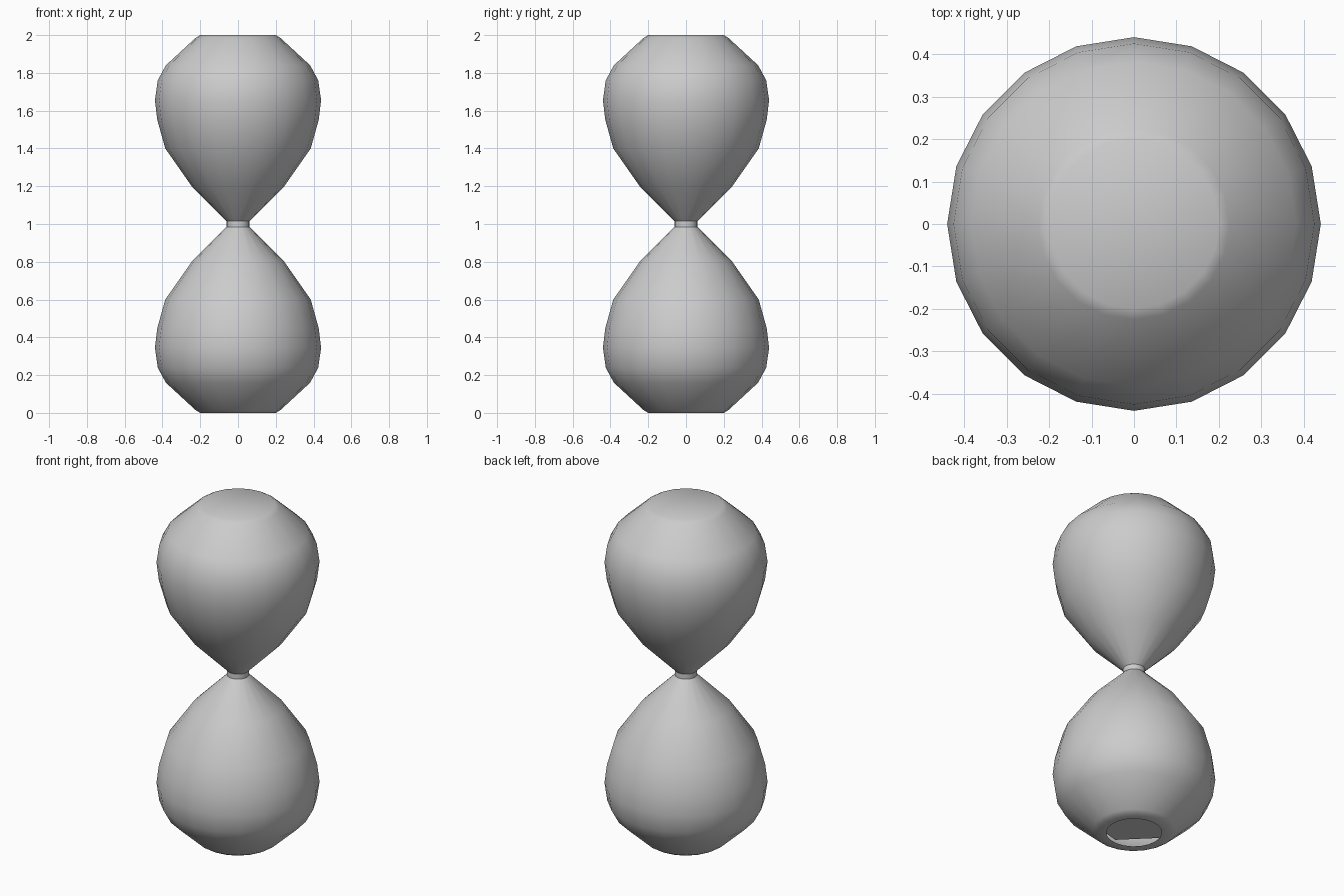
import bpy, bmesh, math

SIDES = 20
cube = bpy.data.objects.get("Cube")
if cube:
    bpy.data.objects.remove(cube, do_unlink=True)

# One plain grey for everything
grey = bpy.data.materials.new("light_grey")
grey.use_nodes = True
grey.diffuse_color = (0.6, 0.6, 0.6, 1)
shader = next(n for n in grey.node_tree.nodes if n.type == 'BSDF_PRINCIPLED')
shader.inputs["Base Color"].default_value = grey.diffuse_color
shader.inputs["Roughness"].default_value = 0.6


def lathe(name, profile, sides=SIDES, turn=0.0, cap_start=False, cap_end=False, smooth=40):
    """Revolve (radius, height) points, listed bottom to top, around z."""
    bm = bmesh.new()
    rings = []
    for r, z in profile:
        angles = [turn + 2 * math.pi * i / sides for i in range(sides)]
        rings.append([bm.verts.new((r * math.cos(a), r * math.sin(a), z)) for a in angles])
    for low, high in zip(rings, rings[1:]):
        for i in range(sides):
            j = (i + 1) % sides
            bm.faces.new((low[i], low[j], high[j], high[i]))
    if cap_start:
        bm.faces.new(rings[0][::-1])
    if cap_end:
        bm.faces.new(rings[-1])
    mesh = bpy.data.meshes.new(name)
    bm.to_mesh(mesh)
    bm.free()
    mesh.materials.append(grey)
    obj = bpy.data.objects.new(name, mesh)
    bpy.context.collection.objects.link(obj)
    bpy.ops.object.select_all(action='DESELECT')
    obj.select_set(True)
    bpy.context.view_layer.objects.active = obj
    bpy.ops.object.shade_smooth_by_angle(angle=math.radians(smooth))
    return obj


# Bulb outline from neck to flat end, as radius and distance from the middle
bulb = [(0.06, 0.015), (0.245, 0.20), (0.385, 0.40), (0.427, 0.55), (0.44, 0.655),
        (0.425, 0.76), (0.382, 0.84), (0.225, 0.985), (0.20, 1.0)]

lathe("upper_bulb", [(r, 1 + d) for r, d in bulb], cap_end=True)

# The lower bulb has a round opening in its base
lower = [(0.15, 0.0)] + [(r, 1 - d) for r, d in reversed(bulb)]
lathe("lower_bulb", lower)

# Narrow ring joining the bulbs
lathe("neck_ring", [(0.06, 0.985), (0.06, 1.015)])

# Faceted filling seen through the base opening
lathe("inner_filling", [(0.24, 0.08), (0.34, 0.25), (0.34, 0.40)], sides=6,
      turn=-math.pi / 4, cap_start=True, cap_end=True, smooth=20)
